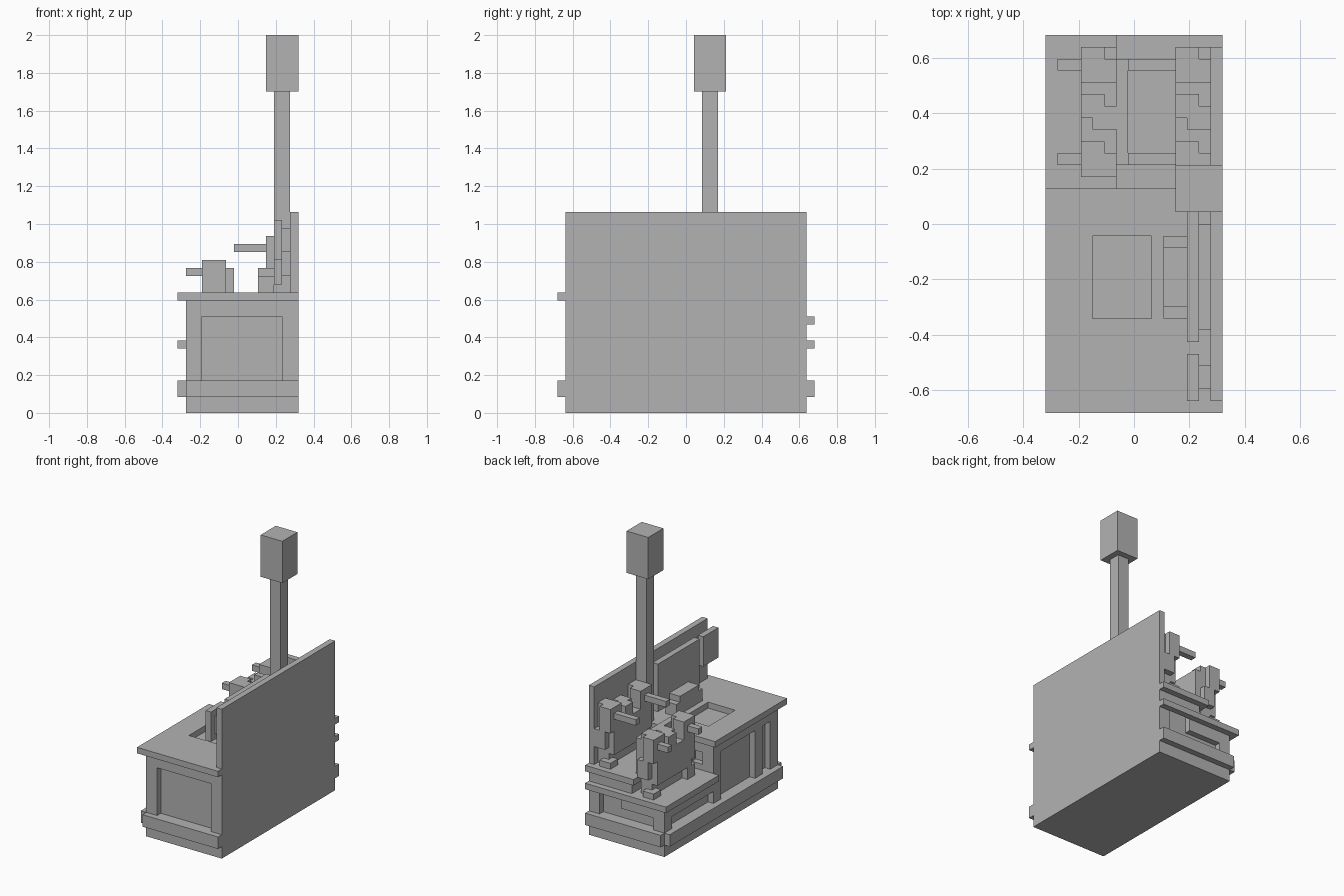
import bpy
from mathutils import Vector

old = bpy.data.objects.get("Cube")
if old:
    bpy.data.objects.remove(old, do_unlink=True)

# Everything sits on a 15 x 32 x 47 block grid
U = 2 / 47
GREY = (0.45, 0.45, 0.45, 1)
mat = bpy.data.materials.new("plain grey")
mat.use_nodes = True
mat.diffuse_color = GREY
mat.node_tree.nodes["Principled BSDF"].inputs["Base Color"].default_value = GREY


def box(name, x, y, z):
    """Box between grid positions given as (low, high) pairs."""
    lo = Vector((x[0] - 7.5, y[0] - 16, z[0])) * U
    hi = Vector((x[1] - 7.5, y[1] - 16, z[1])) * U
    bpy.ops.mesh.primitive_cube_add(size=1, location=(lo + hi) / 2)
    ob = bpy.context.object
    ob.name = name
    ob.scale = hi - lo
    bpy.ops.object.transform_apply(location=False, rotation=False, scale=True)
    ob.data.materials.append(mat)
    return ob


def carve(ob, *cuts):
    """Cut box-shaped recesses into an object."""
    for cut in cuts:
        cutter = box("cutter", *cut)
        cutter.hide_render = True
        mod = ob.modifiers.new("recess", "BOOLEAN")
        mod.operation = "DIFFERENCE"
        mod.solver = "EXACT"
        mod.object = cutter
        bpy.context.view_layer.objects.active = ob
        bpy.ops.object.modifier_apply(modifier=mod.name)
        bpy.data.objects.remove(cutter, do_unlink=True)


# Counter cabinet with recessed panels
cabinet = box("counter_cabinet", (1, 14), (1, 18), (0, 14))
carve(cabinet,
      ((3, 13), (0, 2), (4, 12)),
      ((0, 2), (7, 16), (4, 12)),
      ((0, 2), (3, 5), (4, 12)),
      ((3, 5), (17, 19), (10, 12)))

# Stepped cabinet behind it
low = box("low_step_cabinet", (1, 7), (18, 31), (0, 8))
carve(low,
      ((0, 2), (18, 29), (4, 6)),
      ((3, 8), (30, 32), (4, 6)))
high = box("high_step_cabinet", (7, 14), (18, 31), (0, 11))
carve(high,
      ((6, 13), (30, 32), (4, 6)),
      ((9, 13), (30, 32), (5, 9)))

# Worktop with basin, and the two step tops
top = box("worktop", (0, 14), (0, 19), (14, 15))
carve(top, ((4, 9), (8, 15), (13, 16)))
box("worktop_front_end", (14, 15), (0, 1), (14, 15))
box("low_step_top", (0, 7), (18, 32), (8, 9))
box("high_step_top", (6, 14), (18, 32), (11, 12))
box("high_step_top_end", (14, 15), (31, 32), (11, 12))
box("low_step_top_end", (7, 15), (31, 32), (8, 9))

# Skirting
box("front_skirting", (1, 15), (0, 1), (2, 4))
box("back_skirting", (1, 15), (31, 32), (2, 4))
box("side_skirting", (0, 1), (1, 31), (2, 4))

# Tall side wall, post and lamp box
box("side_wall", (14, 15), (1, 31), (0, 25))
box("post", (12, 14), (18, 20), (12, 40))
box("post_head", (11, 15), (17, 21), (40, 47))

# Wall panels on their mounts
box("small_panel", (12, 13), (1, 5), (19, 24))
box("small_panel_mount", (13, 14), (2, 4), (20, 23))
box("large_panel", (12, 13), (6, 17), (16, 24))
box("large_panel_mount", (13, 14), (7, 16), (17, 23))

# Block beside the basin
box("basin_block", (10, 12), (8, 15), (15, 17))
box("basin_block_cap", (10, 12), (9, 14), (17, 18))


def rugged_stand(label, x, z, arm):
    """Ragged upright block with two arms, on a step at height z."""
    parts = {
        "core": ((0, 3), (21, 30), (2, 7)),
        "base": ((1, 3), (21, 29), (0, 2)),
        "back_head": ((0, 3), (28, 30), (7, 10)),
        "back_head_corner": ((0, 2), (30, 31), (6, 10)),
        "back_side": ((1, 3), (30, 31), (3, 6)),
        "back_foot": ((0, 2), (29, 31), (0, 1)),
        "back_leg": ((1, 3), (29, 30), (0, 2)),
        "middle_head": ((0, 2), (25, 27), (7, 9)),
        "middle_head_rear": ((1, 3), (24, 26), (7, 9)),
        "front_head": ((0, 3), (20, 22), (7, 10)),
        "front_head_corner": ((0, 2), (22, 23), (7, 10)),
        "front_side": ((0, 3), (20, 21), (3, 7)),
        "front_foot": ((0, 2), (20, 22), (0, 2)),
        "back_arm": ((-arm, 0), (29, 30), (8, 9)),
        "front_arm": ((-arm, 0), (21, 22), (8, 9)),
    }
    for part, (px, py, pz) in parts.items():
        box(f"{label}_{part}", [x + v for v in px], py, [z + v for v in pz])


rugged_stand("low_stand", 3, 9, 2)
rugged_stand("high_stand", 11, 12, 4)
box("low_stand_backing", (6, 7), (21, 30), (12, 18))
